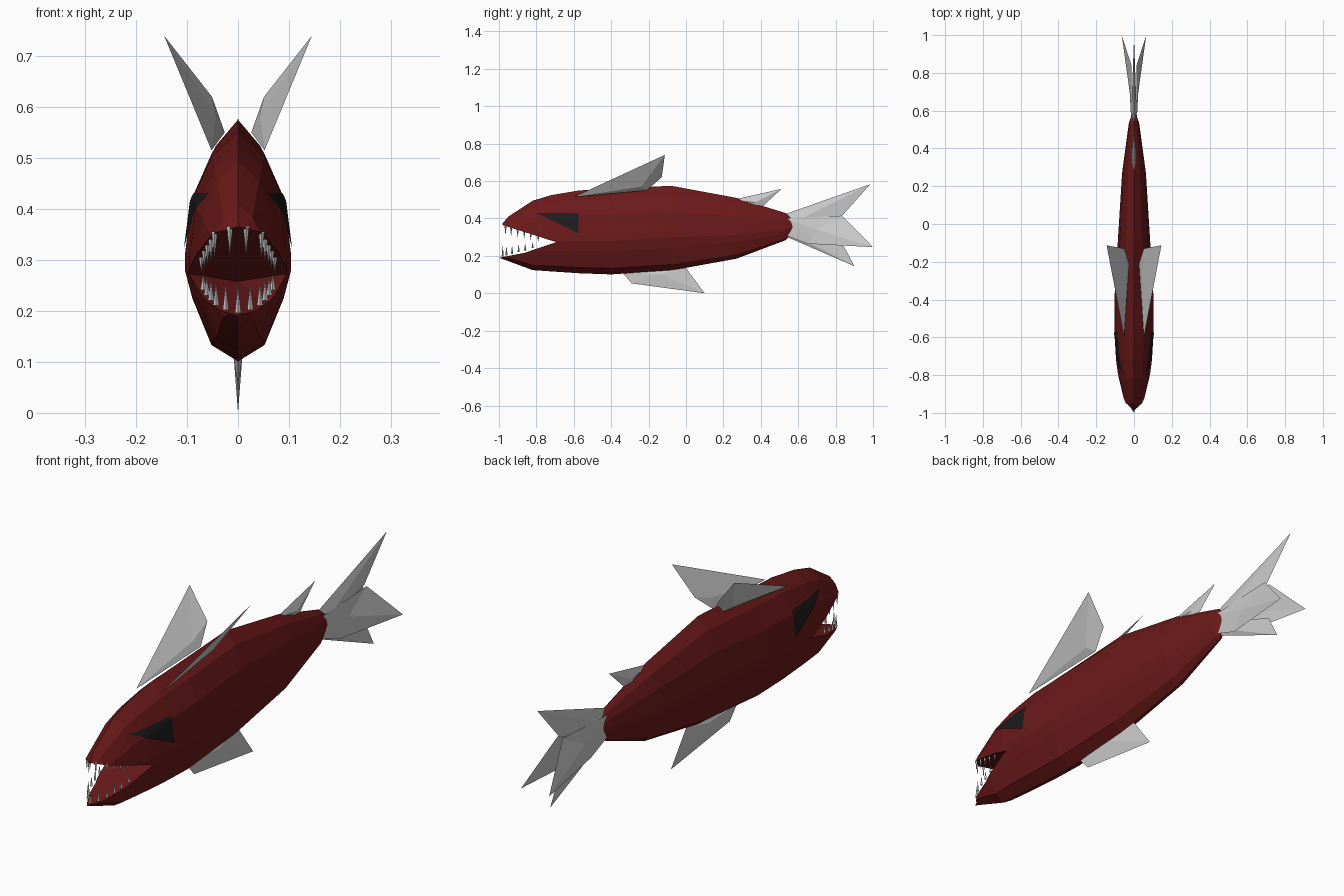
import bpy, bmesh
from mathutils import Vector
from mathutils.bvhtree import BVHTree

if "Cube" in bpy.data.objects:
    bpy.data.objects.remove(bpy.data.objects["Cube"])


def material(name, rgb):
    m = bpy.data.materials.new(name)
    m.diffuse_color = (*rgb, 1)
    m.use_nodes = True
    m.node_tree.nodes["Principled BSDF"].inputs["Base Color"].default_value = m.diffuse_color
    return m


def finish(name, bm, mat=None):
    bmesh.ops.recalc_face_normals(bm, faces=bm.faces)
    me = bpy.data.meshes.new(name)
    bm.to_mesh(me)
    bm.free()
    ob = bpy.data.objects.new(name, me)
    bpy.context.collection.objects.link(ob)
    if mat:
        me.materials.append(mat)
    return ob


red = material("dark_red", (0.15, 0.01, 0.01))
black = material("black", (0.012, 0.012, 0.012))

# Body: faceted cross-section lofted along y (stations: y, top, bottom, half width)
half = [(0, 1), (.5, .89), (.87, .70), (1, .46), (1, .39), (.86, .27), (.5, .07), (0, 0)]
section = half + [(-x, h) for x, h in half[-2:0:-1]]
stations = [(-1.0, .375, .19, .012), (-.95, .41, .172, .057), (-.82, .495, .124, .082),
            (-.72, .525, .117, .095), (-.57, .55, .107, .104), (-.40, .558, .101, .104),
            (-.08, .575, .122, .085), (.27, .51, .185, .063), (.53, .43, .283, .028),
            (.58, .40, .33, .012)]
bm = bmesh.new()
rings = []
for i, (y, top, bot, w) in enumerate(stations):
    lean = .02 if i == 0 else 0
    rings.append([bm.verts.new((x * w, y + lean * h, bot + (top - bot) * h)) for x, h in section])
n = len(section)
for a, b in zip(rings, rings[1:]):
    for i in range(n):
        bm.faces.new((a[i], a[(i + 1) % n], b[(i + 1) % n], b[i]))
bm.faces.new(rings[0])
bm.faces.new(rings[-1])
skin = BVHTree.FromBMesh(bm)
body = finish("body", bm, red)

# Mouth: wedge cut out of the snout
bm = bmesh.new()
for s in (-1, 1):
    for p in ((-.705, .277), (-1.06, .39), (-1.06, .178)):
        bm.verts.new((s * .12, *p))
bm.verts.new((0, -.65, .258))
bmesh.ops.convex_hull(bm, input=bm.verts)
cutter = finish("mouth_cutter", bm)
cutter.hide_render = True
mod = body.modifiers.new("mouth", 'BOOLEAN')
mod.operation = 'DIFFERENCE'
mod.solver = 'EXACT'
mod.object = cutter
bpy.context.view_layer.objects.active = body
bpy.ops.object.modifier_apply(modifier=mod.name)
bpy.data.objects.remove(cutter)

# Eyes: black triangles laid onto the skin
for side, s in (("right", 1), ("left", -1)):
    bm = bmesh.new()
    corners = [bm.verts.new(p) for p in ((0, -.80, .43), (0, -.575, .43), (0, -.575, .322))]
    bm.faces.new(corners)
    bmesh.ops.subdivide_edges(bm, edges=bm.edges, cuts=7, use_grid_fill=True)
    for v in bm.verts:
        hit = skin.ray_cast(Vector((s, v.co.y, v.co.z)), Vector((-s, 0, 0)))[0]
        v.co.x = hit.x + s * .004
    bmesh.ops.triangulate(bm, faces=bm.faces)
    finish(side + "_eye", bm, black)


# Fins: outline with a raised ridge point on each face
def fin(name, outline, ridge, t, s=1):
    pts = [Vector((s * x, y, z)) for x, y, z in outline]
    c = Vector((s * ridge[0], ridge[1], ridge[2]))
    bm = bmesh.new()
    rim = [bm.verts.new(p) for p in pts]
    nrm = (pts[1] - pts[0]).cross(pts[2] - pts[0]).normalized()
    for k in (t, -t):
        m = bm.verts.new(c + nrm * k)
        for a, b in zip(rim, rim[1:] + rim[:1]):
            bm.faces.new((a, b, m))
    finish(name, bm)


fin("belly_fin", [(0, -.34, .11), (0, -.29, .053), (0, .10, 0), (0, 0, .135)],
    (0, -.14, .105), .008)
fin("rear_back_fin", [(0, .25, .50), (0, .51, .558), (0, .41, .465), (0, .37, .45)],
    (0, .37, .485), .012)
fin("upper_tail_fin", [(0, .52, .42), (0, .985, .583), (0, .835, .415), (0, .53, .34)],
    (0, .60, .39), .014)
fin("lower_tail_fin", [(0, .52, .31), (0, .90, .145), (0, .845, .25), (0, .54, .36)],
    (0, .60, .30), .010)
for side, s in (("right", 1), ("left", -1)):
    fin(side + "_back_fin", [(.052, -.60, .515), (.145, -.113, .74), (.051, -.13, .62),
                             (.026, -.21, .55)], (.048, -.24, .575), .008, s)
    fin(side + "_tail_fin", [(.014, .53, .40), (.012, .835, .415), (.065, 1.0, .247),
                             (.016, .65, .265), (.012, .53, .31)], (.018, .70, .34), .005, s)


# Teeth: slim four-sided spikes along both jaws
def tooth_row(name, places, direction, slope):
    bm = bmesh.new()
    for i, (x, y) in enumerate(places):
        z = .278 + slope * (-.71 - y)
        length = .052 - .005 * i
        for sx in ((x, -x) if x else (0,)):
            rim = [bm.verts.new((sx + dx, y + dy, z - direction * .006))
                   for dx, dy in ((.006, 0), (0, .006), (-.006, 0), (0, -.006))]
            tip = bm.verts.new((sx, y, z + direction * length))
            bm.faces.new(rim)
            for a, b in zip(rim, rim[1:] + rim[:1]):
                bm.faces.new((a, b, tip))
    finish(name, bm)


tooth_row("upper_teeth", [(.016, -.965), (.046, -.935), (.053, -.90), (.06, -.865),
                          (.066, -.83), (.072, -.79)], -1, .32)
tooth_row("lower_teeth", [(0, -.98), (.024, -.96), (.043, -.93), (.053, -.895),
                          (.061, -.86), (.068, -.82)], 1, -.28)
